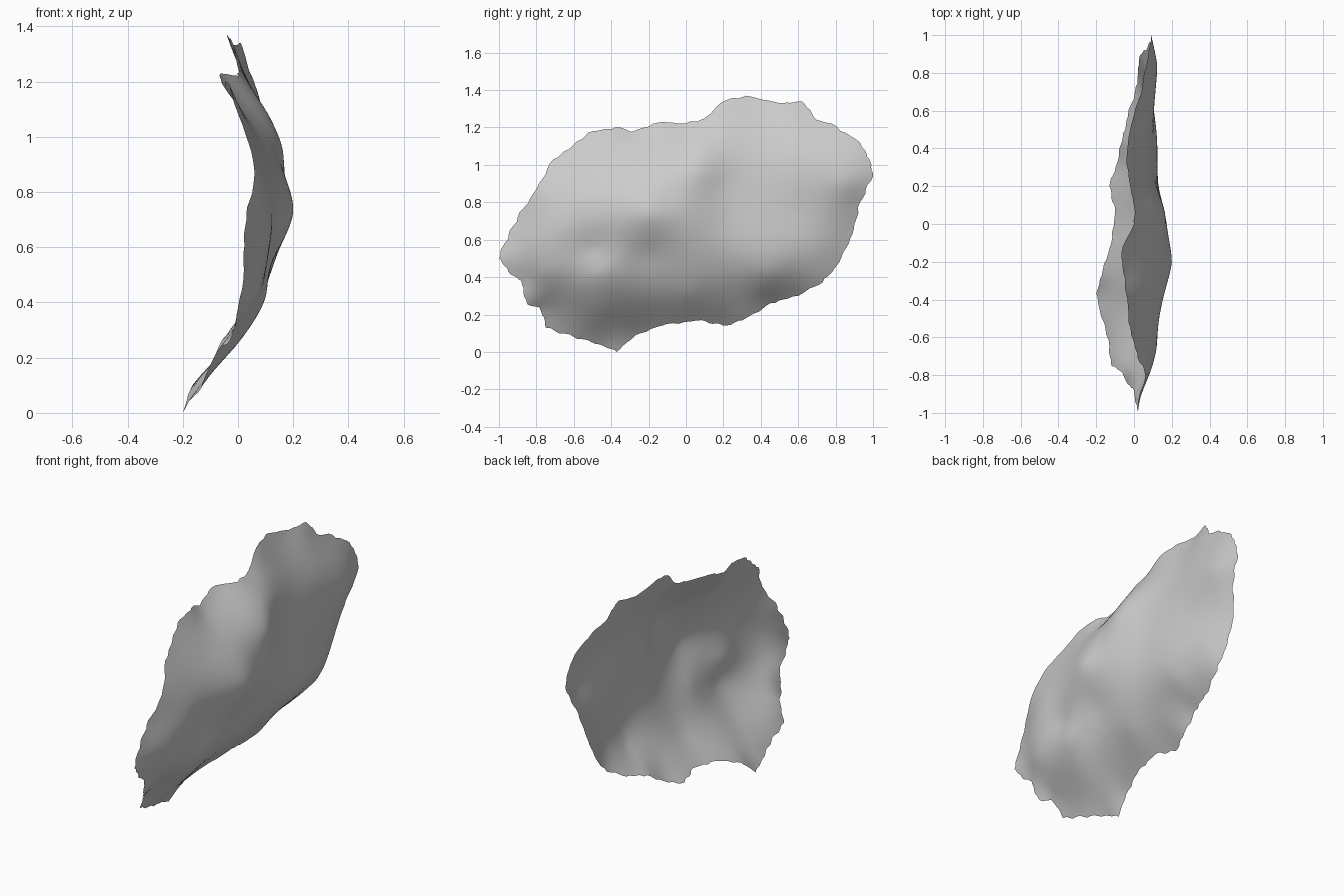
import bpy, bmesh, math
from mathutils import Vector

if "Cube" in bpy.data.objects:
    bpy.data.objects.remove(bpy.data.objects["Cube"])

# Rim of the sheet: (y, z, x) in hundredths
RIM = [(-100, 50, 2), (-97, 58, 2), (-90, 72, 3), (-80, 87, 6), (-71, 103, 2),
       (-60, 111, -1), (-50, 118, -3), (-38, 120, -4), (-28, 118, -5), (-12, 123, -6),
       (0, 122, 0), (10, 125, 0), (20, 134, -2), (32, 137, -4), (50, 133, -2),
       (62, 134, 1), (70, 124, 4), (78, 122, 5), (93, 112, 8), (98, 103, 9),
       (100, 94, 9), (93, 80, 7), (89, 63, 3), (82, 48, 2), (73, 37, 1),
       (60, 30, -3), (45, 26, -6), (32, 18, -9), (20, 14, -13), (8, 17, -10),
       (-10, 15, -12), (-27, 9, -17), (-37, 0, -20), (-46, 4, -18), (-60, 8, -14),
       (-75, 13, -12), (-78, 23, -7), (-85, 26, -3), (-88, 38, 0), (-95, 43, 1)]

# Ridges, hollows and bumps inside the rim
RELIEF = [(-20, 73, 20), (-8, 85, 17), (5, 96, 16), (8, 108, 11), (-40, 95, 9),
          (-60, 88, 9), (-20, 105, 6), (-45, 70, 14), (-65, 66, 12), (-80, 60, 8),
          (-45, 42, 10), (-50, 55, 10), (-20, 52, 11), (-20, 30, 1), (-45, 24, -1),
          (-75, 42, 6), (5, 70, 16), (20, 70, 13), (20, 90, 12), (40, 80, 11),
          (60, 75, 10), (75, 85, 11), (85, 90, 12), (45, 41, 8), (30, 110, 7),
          (60, 105, 9), (20, 45, 9), (47, 32, 0), (70, 55, 8), (0, 30, 2)]


def scaled(points):
    return [tuple(c / 100 for c in p) for p in points]


def kernel(r):
    return r * r * math.log(r) if r > 1e-9 else 0.0


def solve(a, b):
    """Gaussian elimination with pivoting."""
    n = len(b)
    m = [row + [v] for row, v in zip(a, b)]
    for i in range(n):
        p = max(range(i, n), key=lambda k: abs(m[k][i]))
        m[i], m[p] = m[p], m[i]
        for k in range(i + 1, n):
            f = m[k][i] / m[i][i]
            if f:
                m[k] = [u - f * v for u, v in zip(m[k], m[i])]
    out = [0.0] * n
    for i in reversed(range(n)):
        out[i] = (m[i][n] - sum(m[i][k] * out[k] for k in range(i + 1, n))) / m[i][i]
    return out


def thin_plate(points):
    """Smooth height function through all the given points."""
    rows = [[kernel(math.hypot(p[0] - q[0], p[1] - q[1])) for q in points] + [1, p[0], p[1]]
            for p in points]
    rows += [[f(p) for p in points] + [0, 0, 0]
             for f in (lambda p: 1, lambda p: p[0], lambda p: p[1])]
    w = solve(rows, [p[2] for p in points] + [0, 0, 0])

    def height(y, z):
        bend = sum(c * kernel(math.hypot(y - p[0], z - p[1])) for c, p in zip(w, points))
        return bend + w[-3] + w[-2] * y + w[-1] * z
    return height


rim, relief = scaled(RIM), scaled(RELIEF)
depth = thin_plate(rim + relief)

# Ragged edge: subdivide the rim and nibble it with fine ripples
centre = Vector((0.0, 0.7))
STEPS, RINGS = 6, 28
edge = []
for i, a in enumerate(rim):
    b = rim[(i + 1) % len(rim)]
    for s in range(STEPS):
        p = Vector(a[:2]).lerp(Vector(b[:2]), s / STEPS)
        ripple = math.sin(p.x * 67 + p.y * 31) + math.sin(p.y * 83 - p.x * 45)
        nibble = 0.004 * ripple if s else 0
        edge.append(p + (p - centre).normalized() * nibble)

# Curved sheet built from rings shrinking to the centre
bm = bmesh.new()
rings = []
for r in range(1, RINGS + 1):
    ring = []
    for p in edge:
        y, z = centre.lerp(p, r / RINGS)
        ring.append(bm.verts.new((depth(y, z), y, z)))
    rings.append(ring)
hub = bm.verts.new((depth(*centre), *centre))
n = len(edge)
for i in range(n):
    j = (i + 1) % n
    bm.faces.new((hub, rings[0][j], rings[0][i]))
    for inner, outer in zip(rings, rings[1:]):
        bm.faces.new((inner[i], inner[j], outer[j], outer[i]))
for f in bm.faces:
    f.smooth = True
    f.normal_update()
    if f.normal.x < 0:
        f.normal_flip()

mesh = bpy.data.meshes.new("curved_sheet")
bm.to_mesh(mesh)
bm.free()
sheet = bpy.data.objects.new("curved_sheet", mesh)
bpy.context.collection.objects.link(sheet)

# Plain grey surface
grey = bpy.data.materials.new("plain grey")
grey.use_nodes = True
colour = (0.6, 0.6, 0.6, 1)
grey.diffuse_color = colour
grey.node_tree.nodes["Principled BSDF"].inputs["Base Color"].default_value = colour
mesh.materials.append(grey)
